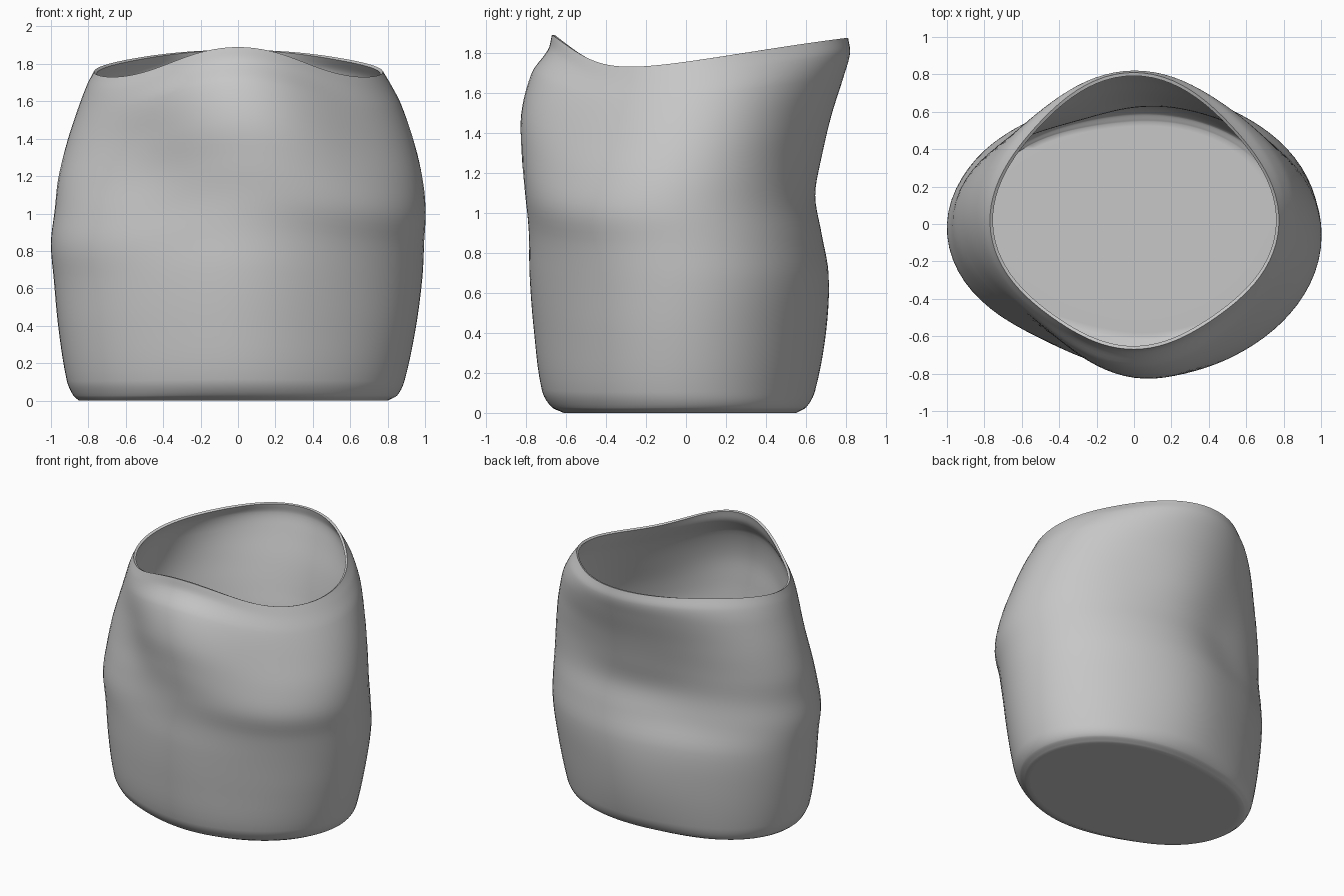
import bpy, bmesh, math

if "Cube" in bpy.data.objects:
    bpy.data.objects.remove(bpy.data.objects["Cube"], do_unlink=True)

SIDES = 96       # points around each ring
STEPS = 5        # rings between two profile levels
WALL = 0.018

# Rim height in eight directions, counter-clockwise from +x
RIM = [1.755, 1.835, 1.875, 1.835, 1.755, 1.765, 1.89, 1.765]

# Fraction of height, then radius (hundredths) in the same eight directions
LEVELS = [
    (0.0, [80, 66, 55, 66, 85, 69, 61, 70]),
    (.015, [85, 71, 60, 70, 88, 73, 67, 74]),
    (.06, [89, 74, 64.5, 73, 91.5, 77, 72, 78]),
    (.22, [95, 79, 70, 77, 96, 80, 76, 82]),
    (.37, [98.5, 82, 71, 78, 98.5, 81, 78, 85]),
    (.48, [99.5, 80, 67, 74, 100, 81, 78, 87.5]),
    (.58, [100, 77, 64, 72, 98, 78.5, 79, 91]),
    (.68, [98.5, 77, 67.5, 74, 96, 75.5, 81, 88.5]),
    (.79, [94, 79, 72.5, 77, 91, 74, 82, 83]),
    (.9, [87, 81, 79, 79, 84.5, 73, 77, 76]),
    (.96, [81.5, 79, 82, 78, 80.5, 70, 69, 70]),
    (1.0, [77.5, 74, 81, 74, 77, 67, 67, 67]),
]


def around(values, angle):
    """Smooth periodic blend of eight evenly spaced values."""
    total = 0
    for k, v in enumerate(values):
        p = angle - k * math.pi / 4
        total += v * (1 + 2 * sum(math.cos(m * p) for m in (1, 2, 3)) + math.cos(4 * p)) / 8
    return total


def slope(i, k):
    a, b = max(i - 1, 0), min(i + 1, len(LEVELS) - 1)
    return (LEVELS[b][1][k] - LEVELS[a][1][k]) / (LEVELS[b][0] - LEVELS[a][0])


def between(i, t):
    """Cubic blend from level i to the next one."""
    (s0, r0), (s1, r1) = LEVELS[i], LEVELS[i + 1]
    d = s1 - s0
    radii = []
    for k in range(8):
        h = t * t * (3 - 2 * t)
        bend = d * (slope(i, k) * t * (1 - t) ** 2 - slope(i + 1, k) * t * t * (1 - t))
        radii.append(r0[k] + (r1[k] - r0[k]) * h + bend)
    return s0 + d * t, radii


# Stack of rings: flat base first, then the wall up to the wavy rim
base = LEVELS[0][1]
rings = [(0, [r * f for r in base]) for f in (0.4, 0.8, 0.95)]
for i in range(len(LEVELS) - 1):
    rings += [between(i, j / STEPS) for j in range(STEPS)]
rings.append(LEVELS[-1])

bm = bmesh.new()
grid = []
for s, radii in rings:
    row = []
    for n in range(SIDES):
        a = math.tau * n / SIDES
        r = around(radii, a) / 100
        row.append(bm.verts.new((r * math.cos(a), r * math.sin(a), s * around(RIM, a))))
    grid.append(row)
for low, high in zip(grid, grid[1:]):
    for n in range(SIDES):
        m = (n + 1) % SIDES
        bm.faces.new((low[n], low[m], high[m], high[n]))
centre = bm.verts.new((0, 0, 0))
for n in range(SIDES):
    bm.faces.new((centre, grid[0][(n + 1) % SIDES], grid[0][n]))
bm.normal_update()

mesh = bpy.data.meshes.new("vessel")
bm.to_mesh(mesh)
bm.free()
vessel = bpy.data.objects.new("vessel", mesh)
bpy.context.collection.objects.link(vessel)

# Plain grey clay
clay = bpy.data.materials.new("grey_clay")
clay.use_nodes = True
colour = (0.57, 0.57, 0.57, 1)
clay.diffuse_color = colour
clay.node_tree.nodes["Principled BSDF"].inputs["Base Color"].default_value = colour
mesh.materials.append(clay)

# Thin wall with a crisp lip
shell = vessel.modifiers.new("wall", "SOLIDIFY")
shell.thickness = WALL
shell.offset = -1
bpy.context.view_layer.objects.active = vessel
vessel.select_set(True)
bpy.ops.object.modifier_apply(modifier="wall")
bpy.ops.object.shade_smooth_by_angle(angle=math.radians(50))
